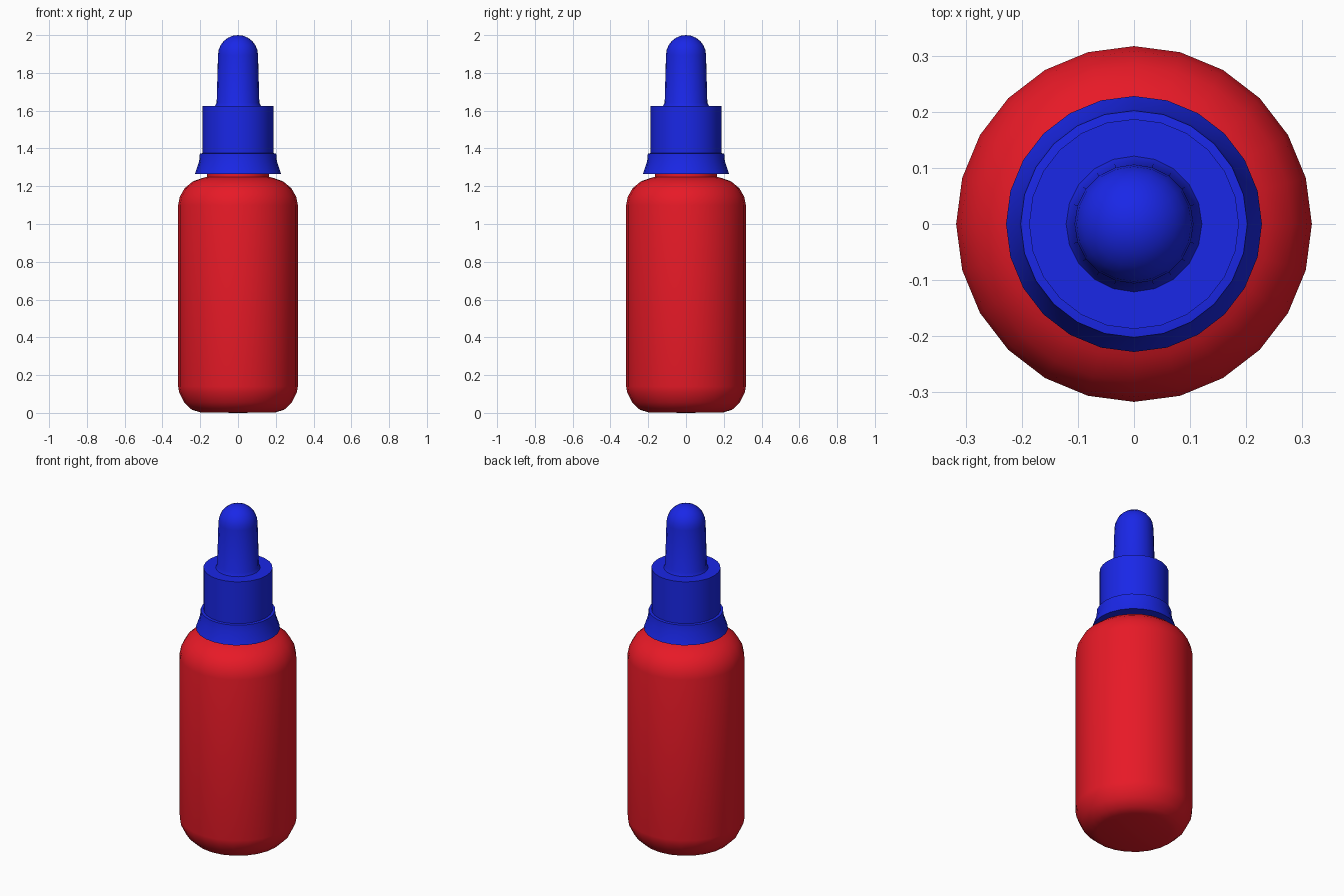
import bpy, bmesh, math

if "Cube" in bpy.data.objects:
    bpy.data.objects.remove(bpy.data.objects["Cube"])


def material(name, color):
    m = bpy.data.materials.new(name)
    m.diffuse_color = color
    m.use_nodes = True
    m.node_tree.nodes["Principled BSDF"].inputs["Base Color"].default_value = m.diffuse_color
    return m


def lathe(name, profile, mat, sides=24, angle=40):
    """Spin an (r, z) profile around z; both ends are closed on the axis."""
    bm = bmesh.new()
    verts = [bm.verts.new((r, 0, z)) for r, z in profile]
    edges = [bm.edges.new(p) for p in zip(verts, verts[1:])]
    bmesh.ops.spin(bm, geom=verts + edges, cent=(0, 0, 0), axis=(0, 0, 1),
                   angle=math.tau, steps=sides)
    bmesh.ops.remove_doubles(bm, verts=bm.verts, dist=1e-4)
    bmesh.ops.recalc_face_normals(bm, faces=bm.faces)
    me = bpy.data.meshes.new(name)
    bm.to_mesh(me)
    bm.free()
    me.materials.append(mat)
    ob = bpy.data.objects.new(name, me)
    bpy.context.collection.objects.link(ob)
    bpy.ops.object.select_all(action='DESELECT')
    ob.select_set(True)
    bpy.context.view_layer.objects.active = ob
    bpy.ops.object.shade_smooth_by_angle(angle=math.radians(angle))
    return ob


red = material("red", (0.8, 0.01, 0.02, 1))
blue = material("blue", (0.01, 0.02, 0.8, 1))

# Bottle body with rounded base and shoulder, plus short neck
lathe("bottle", [
    (0, 0), (0.20, 0.003), (0.245, 0.017), (0.285, 0.055), (0.312, 0.11),
    (0.317, 0.14), (0.317, 1.10), (0.308, 1.145), (0.282, 1.19),
    (0.24, 1.225), (0.19, 1.243), (0.163, 1.25), (0.163, 1.30), (0, 1.30)], red)

# Flared tamper ring under the cap
lathe("cap_ring", [
    (0, 1.265), (0.228, 1.265), (0.206, 1.33), (0.202, 1.373),
    (0.187, 1.375), (0, 1.375)], blue, angle=30)

# Screw collar
lathe("cap_collar", [
    (0, 1.36), (0.187, 1.36), (0.187, 1.625), (0, 1.625)], blue)

# Rubber bulb: foot fillet, tapered stem and dome
dome = [(0.106 * math.cos(a), 1.894 + 0.106 * math.sin(a))
        for a in (math.pi / 2 * i / 6 for i in range(6))]
lathe("dropper_bulb", [(0, 1.62), (0.121, 1.625), (0.113, 1.642)]
      + dome + [(0, 2.0)], blue, sides=20, angle=50)
